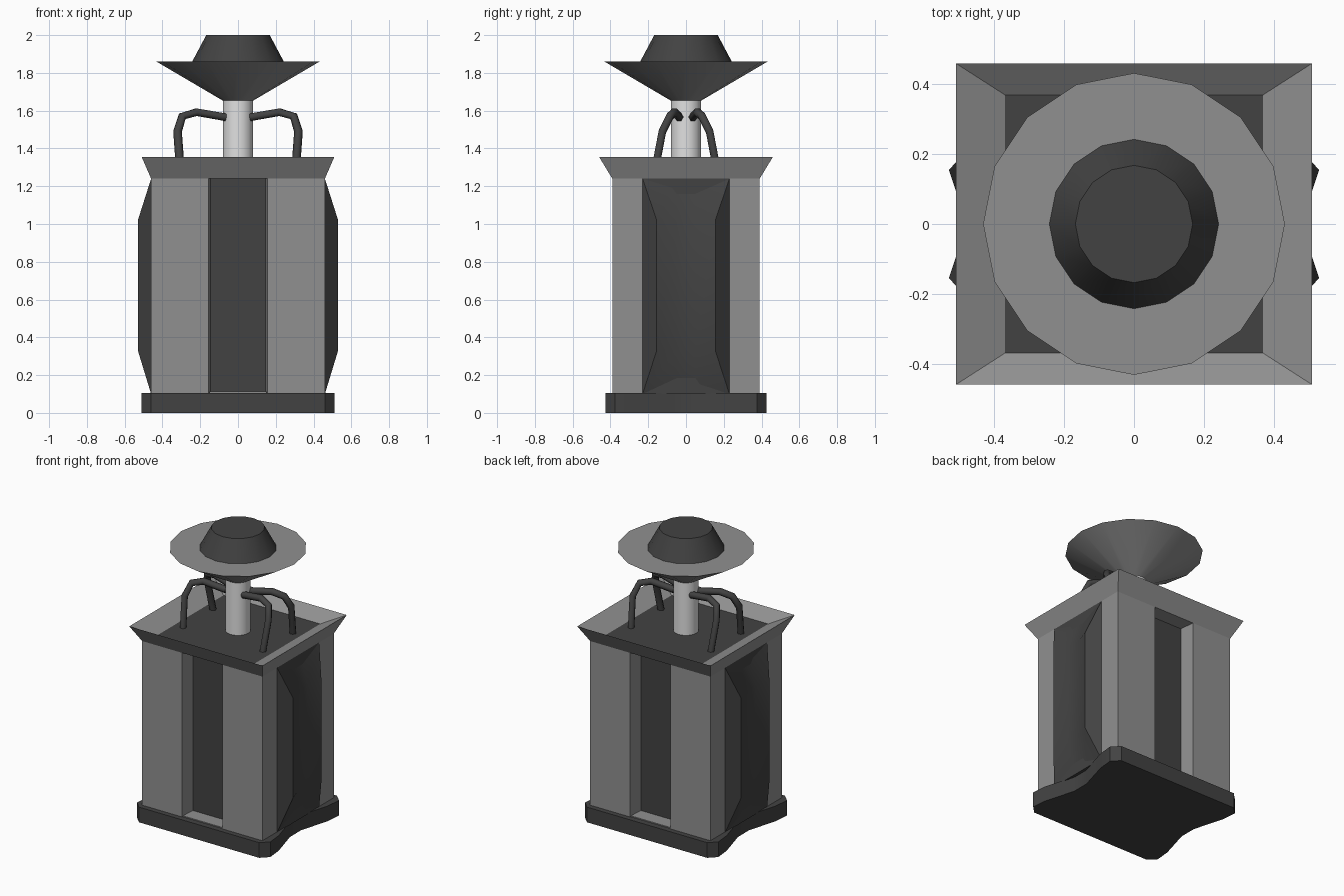
import bpy, bmesh, math
from mathutils import Vector

cube = bpy.data.objects.get("Cube")
if cube:
    bpy.data.objects.remove(cube, do_unlink=True)


def material(name, v):
    m = bpy.data.materials.new(name)
    m.use_nodes = True
    m.diffuse_color = (v, v, v, 1)
    bsdf = next(n for n in m.node_tree.nodes if n.type == 'BSDF_PRINCIPLED')
    bsdf.inputs["Base Color"].default_value = (v, v, v, 1)
    return m


DARK = material("dark grey", 0.055)
GREY = material("mid grey", 0.28)
PALE = material("pale grey", 0.75)


def finish(name, bm, mats, rule=None, smooth=0):
    """Turn a bmesh into an object; rule picks the material of each face."""
    bmesh.ops.recalc_face_normals(bm, faces=bm.faces)
    bm.normal_update()
    if rule:
        for f in bm.faces:
            f.material_index = rule(f)
    me = bpy.data.meshes.new(name)
    bm.to_mesh(me)
    bm.free()
    for m in mats:
        me.materials.append(m)
    if smooth:
        me.shade_smooth()
        me.set_sharp_from_angle(angle=math.radians(smooth))
    ob = bpy.data.objects.new(name, me)
    bpy.context.collection.objects.link(ob)
    return ob


def mirrored(quarter):
    """Full outline from the points of its first quadrant."""
    out = list(quarter)
    out += [(-x, y) for x, y in reversed(quarter)]
    out += [(-x, -y) for x, y in quarter]
    out += [(x, -y) for x, y in reversed(quarter)]
    return out


def loft(rings, cap_end=True):
    """Stack of (outline, z) rings joined by quads and capped."""
    bm = bmesh.new()
    rows = [[bm.verts.new((x, y, z)) for x, y in pts] for pts, z in rings]
    n = len(rows[0])
    for a, b in zip(rows, rows[1:]):
        for i in range(n):
            j = (i + 1) % n
            bm.faces.new((a[i], a[j], b[j], b[i]))
    bm.faces.new(rows[0])
    bm.faces.new(rows[-1])
    return bm


def rect(x, y):
    return mirrored([(x, y)])


def circle(r, n=16):
    return [(r * math.cos(i * math.tau / n), r * math.sin(i * math.tau / n)) for i in range(n)]


# Base plinth with chamfered corners and pinched sides
plinth = mirrored([(0.44, 0.06), (0.50, 0.27), (0.51, 0.375), (0.46, 0.425)])
finish("base", loft([(plinth, 0), (plinth, 0.105)]), [DARK], smooth=30)

# Body with channels front and back, dark at the bottom of each channel
plan = mirrored([(0.42, 0.23), (0.46, 0.23), (0.46, 0.39), (0.155, 0.39), (0.145, 0.285)])
finish("body", loft([(plan, 0.10), (plan, 1.25)]), [GREY, DARK],
       lambda f: int(abs(f.normal.y) > 0.9 and abs(f.calc_center_median().y) < 0.3))
sill = rect(0.15, 0.385)
finish("channel_sill", loft([(sill, 0.10), (sill, 0.112)]), [GREY])

# Flared tray on top of the body
tray = [(rect(0.46, 0.39), 1.24), (rect(0.51, 0.46), 1.355), (rect(0.37, 0.37), 1.29)]
finish("tray", loft(tray), [GREY, DARK],
       lambda f: int(f.normal.z > 0.99))

# Bulged side panels with two ridges and a hollow between them
for side, label in ((1, "left"), (-1, "right")):
    bm = bmesh.new()
    rows = []
    for z, edge, x_edge, x_mid in ((0.10, 0.23, 0.46, 0.44), (0.33, 0.155, 0.53, 0.495),
                                   (1.02, 0.155, 0.53, 0.495), (1.24, 0.23, 0.46, 0.44)):
        cols = ((-edge, x_edge), (-0.05, x_mid), (0.05, x_mid), (edge, x_edge))
        rows.append([bm.verts.new((side * x, y, z)) for y, x in cols])
    for a, b in zip(rows, rows[1:]):
        for i in range(3):
            bm.faces.new((a[i], a[i + 1], b[i + 1], b[i]))
    # Long cheeks outside the ridges
    for c in (0, 3):
        bm.faces.new([r[c] for r in rows])
    # Back and end faces
    bm.faces.new((rows[0][0], rows[0][3], rows[3][3], rows[3][0]))
    for r in (rows[0], rows[3]):
        bm.faces.new(r)
    finish(label + "_side_panel", bm, [DARK], smooth=25)

# Mast, dish and cap
finish("mast", loft([(circle(0.08), 1.28), (circle(0.08), 1.67)]), [PALE], smooth=40)
finish("dish", loft([(circle(0.075), 1.65), (circle(0.432), 1.86)]), [GREY], smooth=30)
finish("cap", loft([(circle(0.245), 1.855), (circle(0.168), 2.0)]), [DARK], smooth=30)

# Four hoses from the mast down into the tray
path = [(0.065, 0.035, 1.565), (0.22, 0.06, 1.592), (0.295, 0.085, 1.57),
        (0.32, 0.125, 1.49), (0.305, 0.165, 1.28)]
for sx, lx in ((1, "left"), (-1, "right")):
    for sy, ly in ((1, "back"), (-1, "front")):
        cu = bpy.data.curves.new("hose", 'CURVE')
        cu.dimensions = '3D'
        cu.bevel_depth = 0.023
        cu.bevel_resolution = 1
        cu.use_fill_caps = True
        sp = cu.splines.new('POLY')
        sp.points.add(len(path) - 1)
        for p, (x, y, z) in zip(sp.points, path):
            p.co = (sx * x, sy * y, z, 1)
        cu.materials.append(DARK)
        hose = bpy.data.objects.new(f"{ly}_{lx}_hose", cu)
        bpy.context.collection.objects.link(hose)
